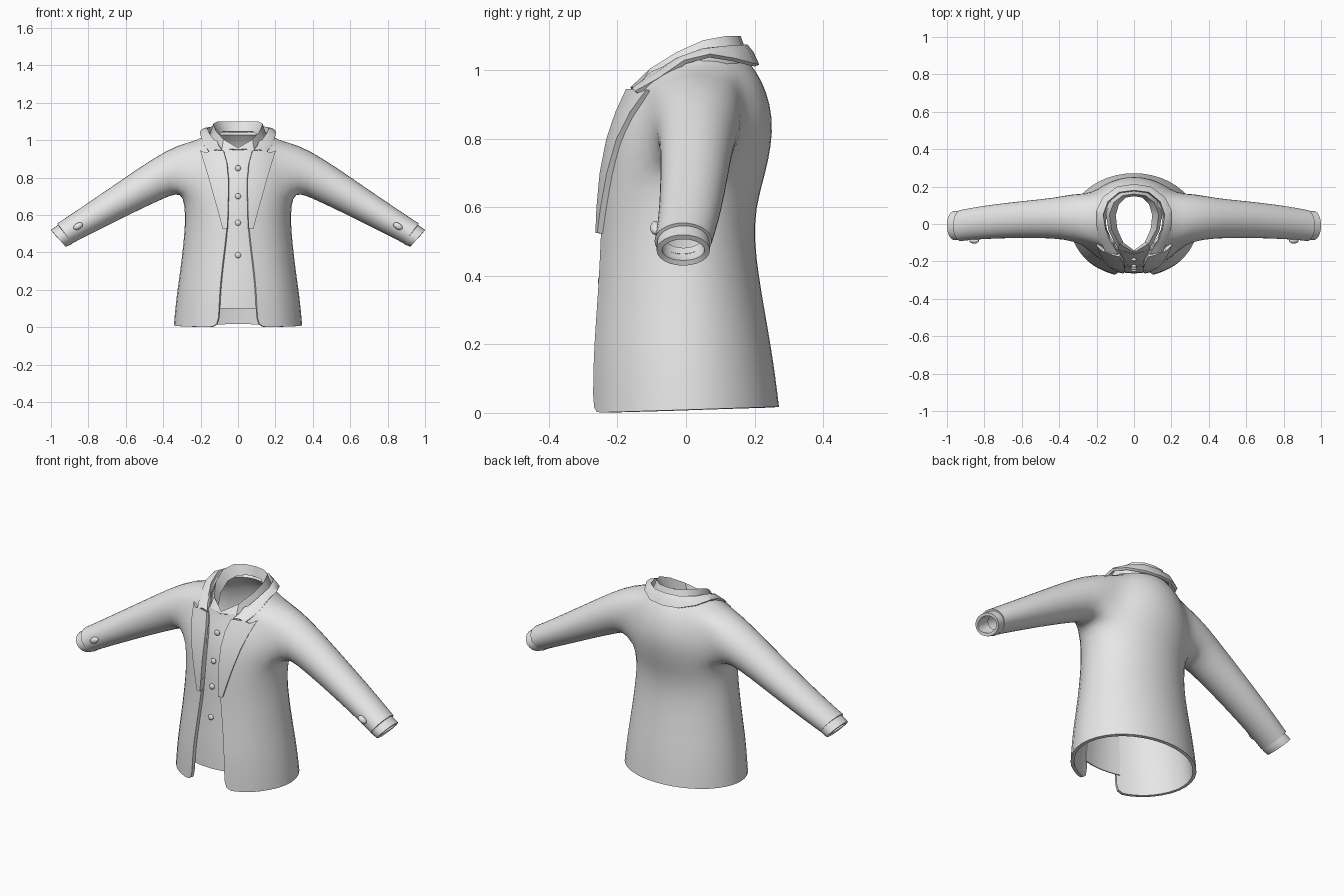
import bpy, bmesh, math
from mathutils import Vector

if "Cube" in bpy.data.objects:
    bpy.data.objects.remove(bpy.data.objects["Cube"])

cloth = bpy.data.materials.new("plain_grey_cloth")
cloth.diffuse_color = (0.8, 0.8, 0.8, 1)
cloth.use_nodes = True
cloth.node_tree.nodes["Principled BSDF"].inputs["Base Color"].default_value = cloth.diffuse_color


def build(name, verts, faces, ref=(0, 0, 0.5), mirror=True, subsurf=0, thick=0.0, angle=40):
    """Mesh with outward normals, then mirror, subdivision and thickness."""
    me = bpy.data.meshes.new(name)
    bm = bmesh.new()
    vs = [bm.verts.new(v) for v in verts]
    for f in faces:
        bm.faces.new([vs[i] for i in f])
    loose = [v for v in bm.verts if not v.link_faces]
    bmesh.ops.delete(bm, geom=loose, context='VERTS')
    bmesh.ops.recalc_face_normals(bm, faces=bm.faces)
    dots = [f.normal.dot(f.calc_center_median() - Vector(ref)) for f in bm.faces]
    if max(dots, key=abs) < 0:
        bmesh.ops.reverse_faces(bm, faces=bm.faces)
    bm.to_mesh(me)
    bm.free()
    ob = bpy.data.objects.new(name, me)
    bpy.context.collection.objects.link(ob)
    me.materials.append(cloth)
    if mirror:
        ob.modifiers.new("mirror", 'MIRROR')
    if subsurf:
        ob.modifiers.new("smooth", 'SUBSURF').levels = subsurf
    if thick:
        m = ob.modifiers.new("thickness", 'SOLIDIFY')
        m.thickness, m.offset = thick, -1
    finish(ob, angle)
    return ob


def finish(ob, angle=40):
    bpy.ops.object.select_all(action='DESELECT')
    ob.select_set(True)
    bpy.context.view_layer.objects.active = ob
    bpy.ops.object.convert(target='MESH')
    bpy.ops.object.shade_smooth_by_angle(angle=math.radians(angle))


def grid(rows):
    """Vertices and quads of a list of equally long point rows."""
    n = len(rows[0])
    return ([p for r in rows for p in r],
            [(i*n+j, i*n+j+1, (i+1)*n+j+1, (i+1)*n+j)
             for i in range(len(rows)-1) for j in range(n-1)])


# Torso sections: height, half width, front depth, back depth, front edge x, front drop
SECT = [(0.0, .350, .285, .275, .105, 0), (.1, .342, .284, .265, .102, 0),
        (.2, .330, .280, .250, .097, 0), (.3, .315, .271, .232, .087, 0),
        (.4, .303, .262, .215, .075, 0), (.5, .292, .255, .202, .062, 0),
        (.6, .287, .250, .205, .056, 0), (.7, .297, .240, .235, .054, 0),
        (.78, .305, .226, .252, .054, 0), (.86, .285, .203, .257, .060, 0),
        (.94, .255, .168, .238, .078, .02), (1.0, .215, .165, .207, .10, .05),
        (1.04, .165, .140, .170, .11, .06)]


def section(z):
    for s, t in zip(SECT, SECT[1:]):
        if z <= t[0]:
            k = (z - s[0]) / (t[0] - s[0])
            return [a + (b - a)*k for a, b in zip(s, t)]
    return SECT[-1]


def front_y(x, z, off=0.0):
    s = section(z)
    return -s[2]*math.sqrt(max(0, 1 - (x/s[1])**2)) - off


# Jacket body: half shell with an armhole, the sleeve grows from its rim
rows = []
for i, (z, a, yf, yb, xe, drop) in enumerate(SECT):
    t0 = -math.degrees(math.acos(xe/a))
    angles = [t0 + (-40 - t0)*k/3 for k in range(3)] + [-40, -20, 0, 20, 40, 57, 74, 90]
    row = []
    for t in angles:
        c, s = math.cos(math.radians(t)), math.sin(math.radians(t))
        zz = z + (0.009*(1 + s) if i == 0 else 0) - drop*max(0, -s)
        row.append((a*c, s*(yf if s < 0 else yb), zz))
    rows.append(row)
verts, faces = grid(rows)
W = 11
faces = [f for f in faces if not (7 <= f[0]//W <= 10 and 3 <= f[0] % W <= 6)]
rim = ([(11, 5), (11, 6), (11, 7), (10, 7), (9, 7), (8, 7), (7, 7), (7, 6), (7, 5), (7, 4),
        (7, 3), (8, 3), (9, 3), (10, 3), (11, 3), (11, 4)])
loop = [r*W + c for r, c in rim]


def ring(tx, tz, bx, bz, y0, y1, n=16):
    """Ellipse spanned by a top point, a bottom point and a depth range."""
    pts = []
    for k in range(n):
        c, s = math.cos(2*math.pi*k/n), math.sin(2*math.pi*k/n)
        pts.append(((tx+bx)/2 + (tx-bx)/2*c, (y0+y1)/2 + (y1-y0)/2*s,
                    (tz+bz)/2 + (tz-bz)/2*c))
    return pts


def bridge(a, b):
    n = len(a)
    return [(a[k], a[(k+1) % n], b[(k+1) % n], b[k]) for k in range(n)]


SLEEVE = [(.315, .983, .330, .712, -.095, .165), (.46, .902, .385, .692, -.078, .142),
          (.64, .777, .55, .615, -.076, .125), (.80, .668, .72, .530, -.080, .106),
          (.93, .580, .845, .468, -.088, .085), (.968, .556, .884, .447, -.094, .077)]
for st in SLEEVE:
    new = list(range(len(verts), len(verts) + 16))
    verts += ring(*st)
    faces += bridge(loop, new)
    loop = new
build("jacket_body_and_sleeves", verts, faces, subsurf=1, thick=.018)

# Shirt cuffs showing past the sleeve ends
cv, cf = [], []
for st in [(.935, .563, .862, .470, -.08, .066), (.972, .540, .895, .440, -.086, .070),
           (1.0, .520, .922, .430, -.086, .070)]:
    cv += ring(*st, n=24)
for k in range(2):
    cf += bridge(range(24*k, 24*k+24), range(24*k+24, 24*k+48))
build("shirt_cuffs", cv, cf, ref=(.93, 0, .49), thick=.016)

# Shirt front filling the gap between the jacket edges
rows = []
for z in [.1, .2, .3, .4, .5, .6, .7, .78, .86, .92, .955]:
    w = section(z)[4] + .012
    rows.append([(w*k/3, front_y(w*k/3, z, -.02), z) for k in range(4)])
build("shirt_front", *grid(rows), thick=.006)

# Lapels lying on the chest
rows = []
for z, xi, xo, top in [(.525, .058, .082, 0), (.6, .054, .102, 0), (.7, .052, .130, 0),
                       (.8, .052, .158, 0), (.88, .060, .182, 0), (.945, .078, .203, 1)]:
    row = []
    for k in range(5):
        x = xi + (xo - xi)*k/4
        zz = z - (.012 if top and k == 3 else 0)
        row.append((x, front_y(x, zz, .016), zz))
    rows.append(row)
build("lapels", *grid(rows), thick=.018, angle=30)

# Jacket collar: band from one lapel round the neck to the other
inner = [(0, .180, 1.075), (.08, .170, 1.075), (.14, .12, 1.072), (.165, .05, 1.065),
         (.152, -.03, 1.035), (.118, -.105, .988), (.083, -.162, .945)]
outer = [(0, .214, 1.017), (.09, .200, 1.020), (.165, .145, 1.035), (.203, .07, 1.048),
         (.202, -.005, 1.030), (.185, -.085, .975), (.152, -.152, .938)]
mid = [tuple((a+b)/2 + o for a, b, o in zip(p, q, (0, 0, .008))) for p, q in zip(inner, outer)]
under = [(x*.95, y*.94, z - .05) for x, y, z in inner]
build("jacket_collar", *grid([under, inner, mid, outer]), ref=(0, .02, .9), thick=.014, angle=35)

# Shirt collar: stand inside, folded leaf outside
edge = [(0, .160, 1.10), (.06, .152, 1.10), (.108, .115, 1.10), (.132, .05, 1.088),
        (.120, -.03, 1.052), (.078, -.105, 1.005), (0, -.152, .958)]
stand = [(x*.74, y*.93, z - .055) for x, y, z in edge]
leaf = [(x*1.14, y*1.12, z - .055) for x, y, z in edge]
leaf[-2] = (.085, -.135, .955)
leaf[-1] = (0, -.163, .95)
build("shirt_collar", *grid([stand, edge, leaf]), ref=(0, .02, .9), thick=.006, angle=35)


def stud(name, loc, scale, rot=(0, 0, 0)):
    bpy.ops.mesh.primitive_uv_sphere_add(segments=14, ring_count=8, radius=1,
                                         location=loc, rotation=rot)
    ob = bpy.context.object
    ob.name = name
    ob.scale = scale
    ob.data.materials.append(cloth)
    finish(ob)


# Shirt buttons down the middle
for i, z in enumerate([.85, .70, .558, .385]):
    stud("shirt_button_%d" % (i+1), (0, front_y(0, z, -.016), z), (.016, .01, .016))

# Oval sleeve buttons, lying along each sleeve
for side, label in ((1, "right"), (-1, "left")):
    stud("sleeve_button_" + label, (side*.855, -.089, .54), (.028, .016, .017),
         (0, side*math.radians(30), 0))
